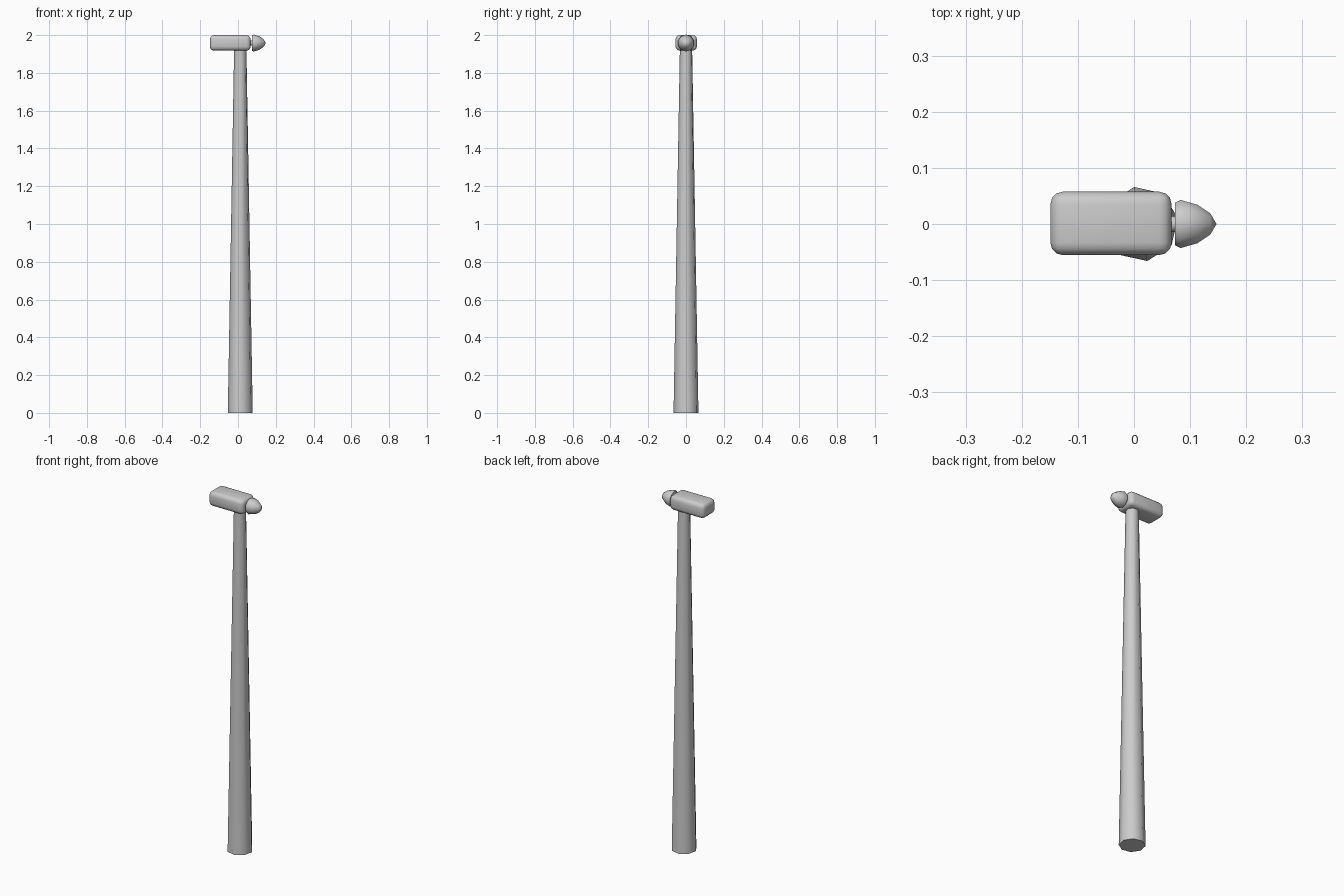
import bpy, bmesh, math

if "Cube" in bpy.data.objects:
    bpy.data.objects.remove(bpy.data.objects["Cube"])


def spin_profile(name, profile, sides, phase=0.0, axis='Z', loc=(0, 0, 0)):
    """Revolve (distance along axis, radius) points into a closed solid."""
    bm = bmesh.new()
    rings = []
    for d, r in profile:
        ring = []
        for i in range(sides if r > 0 else 1):
            a = phase + math.tau * i / sides
            u, v = r * math.cos(a), r * math.sin(a)
            ring.append(bm.verts.new((u, v, d) if axis == 'Z' else (d, u, v)))
        rings.append(ring)
    for lo, hi in zip(rings, rings[1:]):
        for i in range(sides):
            j = (i + 1) % sides
            if len(hi) == 1:
                bm.faces.new((lo[i], lo[j], hi[0]))
            else:
                bm.faces.new((lo[i], lo[j], hi[j], hi[i]))
    for ring in (rings[0], rings[-1]):
        if len(ring) > 1:
            bm.faces.new(ring)
    bmesh.ops.recalc_face_normals(bm, faces=bm.faces)
    mesh = bpy.data.meshes.new(name)
    bm.to_mesh(mesh)
    bm.free()
    obj = bpy.data.objects.new(name, mesh)
    obj.location = loc
    bpy.context.collection.objects.link(obj)
    return smooth(obj)


def smooth(obj, angle=50):
    bpy.ops.object.select_all(action='DESELECT')
    obj.select_set(True)
    bpy.context.view_layer.objects.active = obj
    bpy.ops.object.shade_smooth_by_angle(angle=math.radians(angle))
    return obj


# Tapered eight-sided tower, rising just into the housing
spin_profile("tower", [(0, 0.067), (1.93, 0.033)], 8,
             phase=math.radians(10), loc=(0.012, 0, 0))

# Rounded generator housing
bpy.ops.mesh.primitive_cube_add(size=1, location=(-0.041, 0.001, 1.959))
housing = bpy.context.object
housing.name = "generator_housing"
housing.scale = (0.216, 0.113, 0.082)
bpy.ops.object.transform_apply(location=False, rotation=False, scale=True)
bevel = housing.modifiers.new("round_edges", 'BEVEL')
bevel.width = 0.022
bevel.segments = 3
bpy.ops.object.modifier_apply(modifier=bevel.name)
smooth(housing)

# Short rotor shaft bridging the gap
spin_profile("rotor_shaft", [(0.05, 0.014), (0.085, 0.014)], 8,
             axis='X', loc=(0, 0, 1.958))

# Pointed hub nose
spin_profile("hub_nose",
             [(0.073, 0.040), (0.083, 0.045), (0.113, 0.036),
              (0.136, 0.020), (0.147, 0)], 10,
             phase=math.radians(18), axis='X', loc=(0, 0, 1.958))
